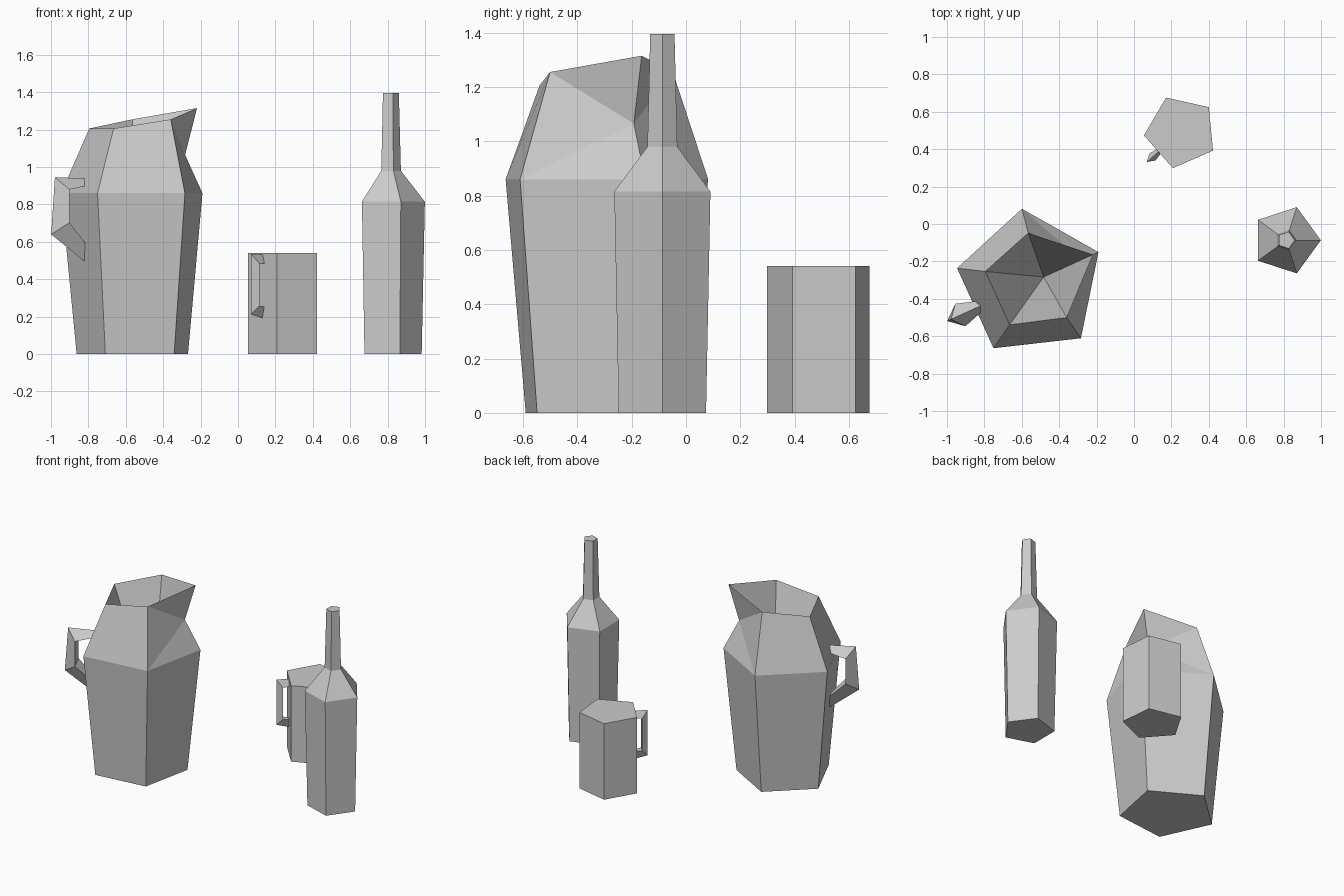
import bpy, bmesh
from math import cos, sin, radians
from mathutils import Vector

if "Cube" in bpy.data.objects:
    bpy.data.objects.remove(bpy.data.objects["Cube"])

SIDES = 5


def polar(center, deg, r, z):
    a = radians(deg)
    return Vector((center[0] + r * cos(a), center[1] + r * sin(a), z))


def finish(name, bm):
    bmesh.ops.recalc_face_normals(bm, faces=bm.faces)
    mesh = bpy.data.meshes.new(name)
    bm.to_mesh(mesh)
    bm.free()
    obj = bpy.data.objects.new(name, mesh)
    bpy.context.collection.objects.link(obj)
    return obj


def ring(bm, center, turn, r, z):
    return [bm.verts.new(polar(center, turn + 360 / SIDES * i, r, z)) for i in range(SIDES)]


def bridge(bm, a, b, skip=()):
    n = len(a)
    for i in range(n):
        if i not in skip:
            j = (i + 1) % n
            bm.faces.new((a[i], a[j], b[j], b[i]))


def lathe(name, center, turn, profile):
    """Capped five-sided solid from (radius, height) pairs."""
    bm = bmesh.new()
    rings = [ring(bm, center, turn, r, z) for r, z in profile]
    for a, b in zip(rings, rings[1:]):
        bridge(bm, a, b)
    bm.faces.new(rings[0])
    bm.faces.new(rings[-1])
    return finish(name, bm)


def handle(name, center, deg, stations):
    """Triangular bar: (ridge dist, ridge z, inner dist, inner z, half width)."""
    bm = bmesh.new()
    side = Vector((-sin(radians(deg)), cos(radians(deg)), 0))
    sections = []
    for rd, rz, d, z, w in stations:
        inner = polar(center, deg, d, z)
        pts = (polar(center, deg, rd, rz), inner + side * w, inner - side * w)
        sections.append([bm.verts.new(p) for p in pts])
    for a, b in zip(sections, sections[1:]):
        bridge(bm, a, b)
    bm.faces.new(sections[0])
    bm.faces.new(sections[-1])
    return finish(name, bm)


# Bottle
lathe("bottle", (0.813, -0.087), 0,
      [(0.169, 0), (0.186, 0.815), (0.058, 0.98), (0.047, 1.395)])

# Cup with handle
CUP, CUP_TURN = (0.251, 0.493), 41.5
lathe("cup", CUP, CUP_TURN, [(0.199, 0), (0.199, 0.54)])
handle("cup_handle", CUP, CUP_TURN + 180, [
    (0.150, 0.532, 0.150, 0.485, 0.014),
    (0.243, 0.535, 0.203, 0.485, 0.025),
    (0.243, 0.212, 0.203, 0.258, 0.025),
    (0.150, 0.190, 0.150, 0.250, 0.014)])

# Jug: tapered body, spouted rim and a hollow that narrows to a point
JUG, JUG_TURN = (-0.554, -0.316), 24.5
bm = bmesh.new()
base = ring(bm, JUG, JUG_TURN, 0.315, 0)
belly = ring(bm, JUG, JUG_TURN, 0.40, 0.86)
rim = [bm.verts.new(polar(JUG, JUG_TURN + a, r, z)) for a, r, z in
       [(0, 0.368, 1.315), (68, 0.268, 1.255), (141, 0.249, 1.206),
        (-141, 0.249, 1.206), (-68, 0.268, 1.255)]]
notch = bm.verts.new(polar(JUG, JUG_TURN, 0.298, 1.065))
pit = bm.verts.new(polar(JUG, JUG_TURN, 0.078, 0.44))
bm.faces.new(base)
bridge(bm, base, belly)
bridge(bm, belly, rim, skip=(0, 4))
for i in (1, 4):
    bm.faces.new((belly[0], belly[i], notch))
    bm.faces.new((belly[i], rim[i], notch))
    bm.faces.new((notch, rim[i], rim[0]))
for i in range(SIDES):
    bm.faces.new((rim[i], rim[(i + 1) % SIDES], pit))
finish("jug", bm)

# Jug handle
handle("jug_handle", JUG, JUG_TURN + 180, [
    (0.295, 0.940, 0.290, 0.900, 0.028),
    (0.467, 0.945, 0.411, 0.880, 0.066),
    (0.489, 0.640, 0.411, 0.703, 0.066),
    (0.285, 0.490, 0.290, 0.580, 0.028)])
